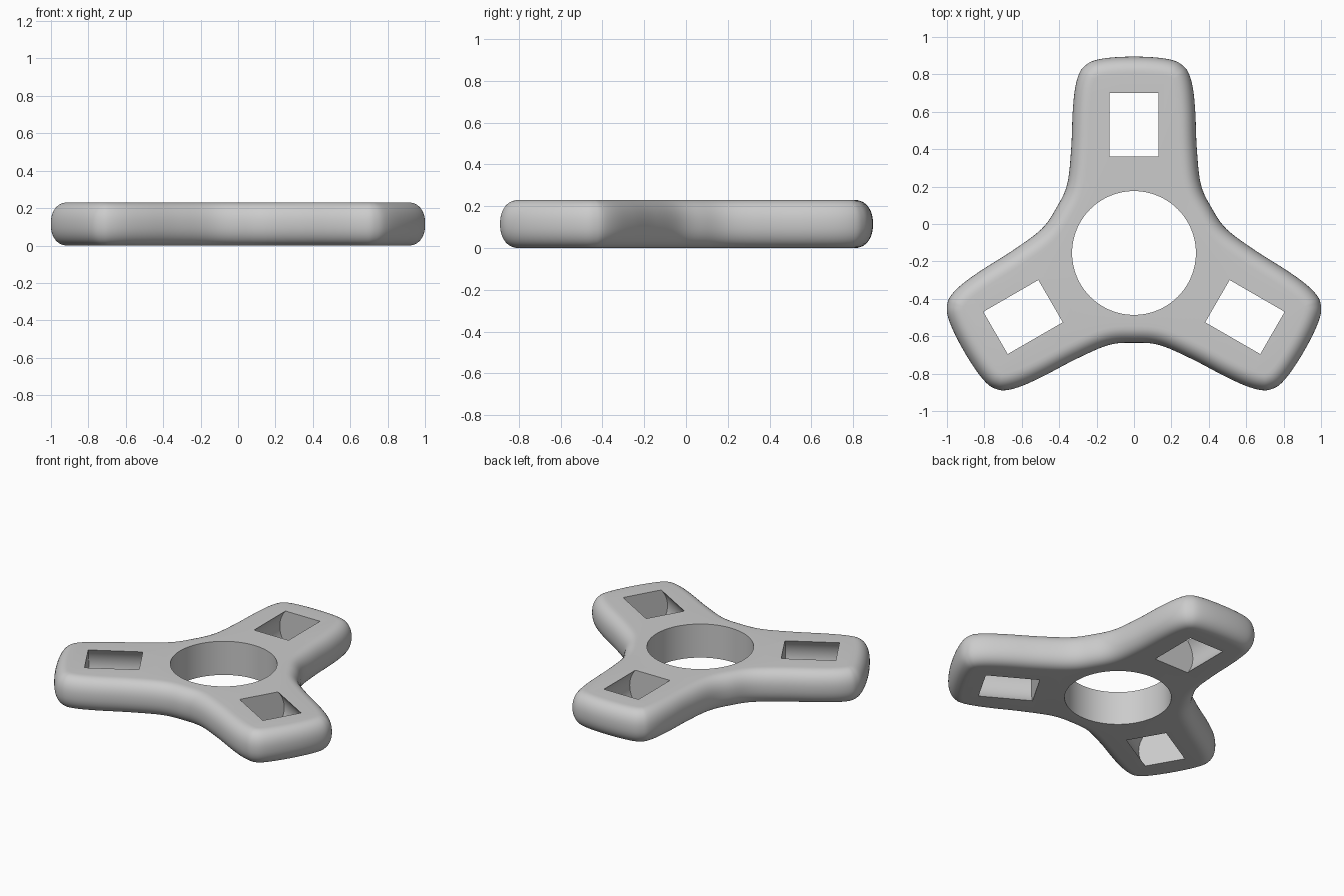
import bpy, bmesh, math
from mathutils import Vector, Matrix

if "Cube" in bpy.data.objects:
    bpy.data.objects.remove(bpy.data.objects["Cube"], do_unlink=True)

HALF = 0.115                        # half thickness
HUB = Vector((0, -0.155, HALF))     # centre of the three-fold symmetry
ROUND = 0.09                        # width of the rounded rim
STEPS = 6                           # curve samples between outline points

grey = bpy.data.materials.new("grey plastic")
grey.use_nodes = True
colour = (0.6, 0.6, 0.6, 1)
grey.diffuse_color = colour
grey.node_tree.nodes["Principled BSDF"].inputs["Base Color"].default_value = colour


def arm_turn(i):
    return Matrix.Rotation(i * math.tau / 3, 3, 'Z')


def outline():
    """Closed smooth curve round three arms, from half an arm's edge."""
    half = [(0.358, 0.365), (0.336, 0.555), (0.328, 0.75), (0.315, 0.88),
            (0.292, 0.962), (0.26, 1.003), (0.21, 1.03), (0.12, 1.045)]
    right = [Vector((0.416, 0.24, 0))] + [Vector((x, y, 0)) for x, y in half]
    left = [Vector((-p.x, p.y, 0)) for p in reversed(right[1:])]
    arm = right + [Vector((0, 1.05, 0))] + left
    pts = [arm_turn(i) @ p for i in range(3) for p in arm]
    n = len(pts)
    curve = []
    for i in range(n):
        a, b, c, d = (pts[(i + k) % n] for k in (-1, 0, 1, 2))
        for s in range(STEPS):
            t = s / STEPS
            curve.append(0.5 * (2 * b + (c - a) * t + (2 * a - 5 * b + 4 * c - d) * t ** 2
                                + (3 * b - a - 3 * c + d) * t ** 3))
    return curve


def make_body():
    edge = outline()
    n = len(edge)
    inward = []
    for i in range(n):
        t = edge[(i + 4) % n] - edge[i - 4]
        inward.append(Vector((-t.y, t.x, 0)).normalized())
    bm = bmesh.new()
    rings = []
    levels = 20
    for k in range(levels + 1):
        # rounded rim section, a slightly squared ellipse
        a = math.pi * (k / levels - 0.5)
        out = max(math.cos(a), 0) ** 0.9
        z = math.copysign(abs(math.sin(a)) ** 0.9, a) * HALF
        rings.append([bm.verts.new(HUB + p + q * ROUND * (1 - out) + Vector((0, 0, z)))
                      for p, q in zip(edge, inward)])
    for low, high in zip(rings, rings[1:]):
        for i in range(n):
            j = (i + 1) % n
            bm.faces.new((low[i], low[j], high[j], high[i]))
    bm.faces.new(rings[0][::-1])
    bm.faces.new(rings[-1])
    bmesh.ops.recalc_face_normals(bm, faces=bm.faces)
    return add_object("spinner_body", bm)


def add_object(name, bm):
    mesh = bpy.data.meshes.new(name)
    bm.to_mesh(mesh)
    bm.free()
    mesh.materials.append(grey)
    obj = bpy.data.objects.new(name, mesh)
    bpy.context.collection.objects.link(obj)
    return obj


def cylinder(name, radius, depth, matrix):
    bm = bmesh.new()
    bmesh.ops.create_cone(bm, cap_ends=True, segments=96, radius1=radius,
                          radius2=radius, depth=depth, matrix=matrix)
    obj = add_object(name, bm)
    obj.hide_render = True
    return obj


body = make_body()

# Round bearing hole, and a lying cylinder cut through each arm
cutters = [cylinder("bearing_hole_cutter", 0.331, 1, Matrix.Translation(HUB))]
for i in range(3):
    place = (Matrix.Translation(HUB) @ arm_turn(i).to_4x4()
             @ Matrix.Translation((0, 0.685, 0)) @ Matrix.Rotation(math.pi / 2, 4, 'X'))
    cutters.append(cylinder(f"arm_slot_cutter_{i}", 0.174, 0.34, place))
for cutter in cutters:
    cut = body.modifiers.new(cutter.name, 'BOOLEAN')
    cut.operation = 'DIFFERENCE'
    cut.solver = 'EXACT'
    cut.object = cutter

# Bake the cuts and drop the cutters
bpy.context.view_layer.update()
graph = bpy.context.evaluated_depsgraph_get()
baked = bpy.data.meshes.new_from_object(body.evaluated_get(graph))
body.modifiers.clear()
body.data = baked
for cutter in cutters:
    bpy.data.objects.remove(cutter, do_unlink=True)

bpy.ops.object.select_all(action='DESELECT')
body.select_set(True)
bpy.context.view_layer.objects.active = body
bpy.ops.object.shade_smooth_by_angle(angle=math.radians(35))
